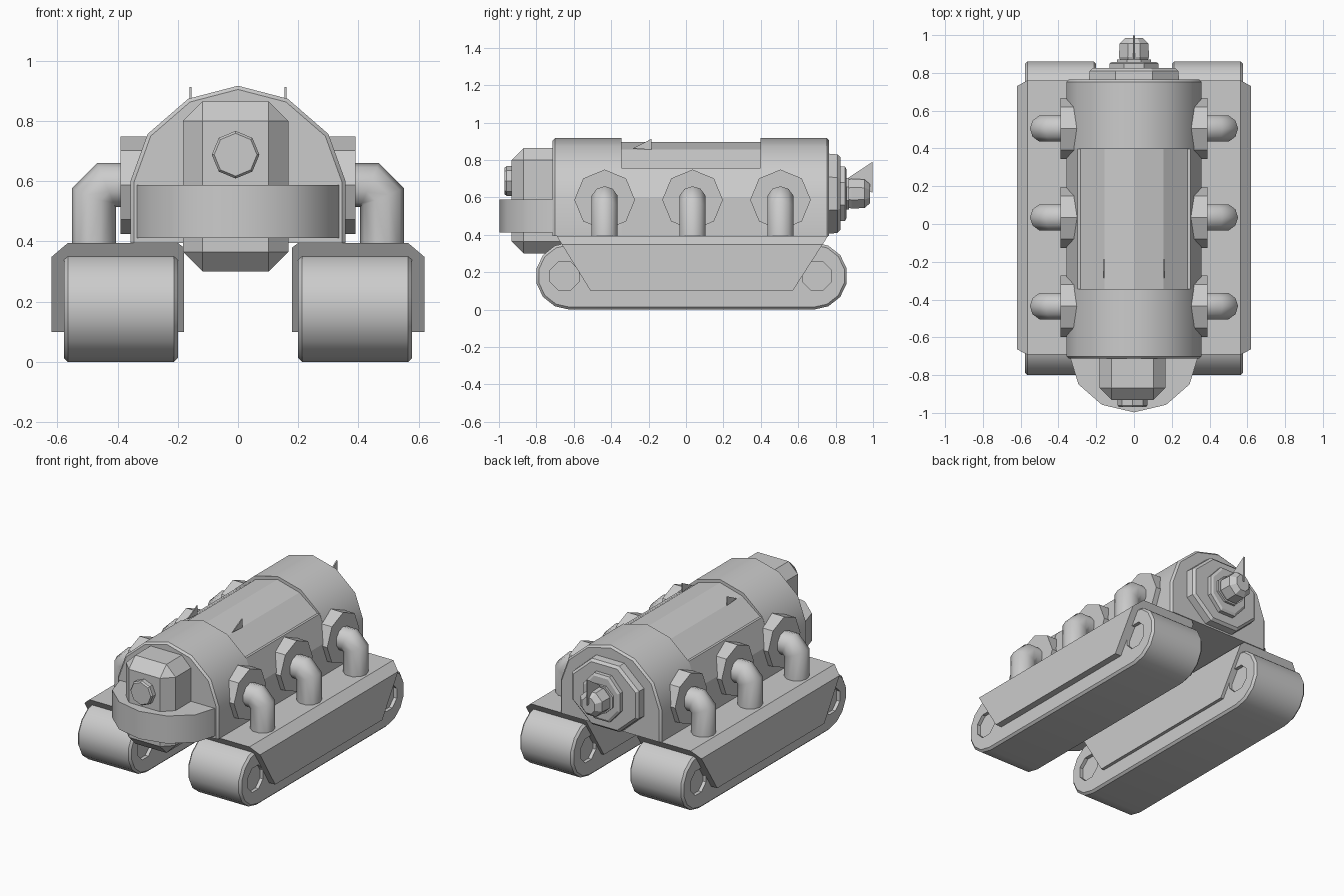
import bpy, bmesh, math
from mathutils import Matrix

if "Cube" in bpy.data.objects:
    bpy.data.objects.remove(bpy.data.objects["Cube"])


def finish(name, bm, smooth=None, bevel=0):
    bmesh.ops.recalc_face_normals(bm, faces=bm.faces)
    me = bpy.data.meshes.new(name)
    bm.to_mesh(me)
    bm.free()
    ob = bpy.data.objects.new(name, me)
    bpy.context.collection.objects.link(ob)
    if bevel:
        m = ob.modifiers.new("bevel", 'BEVEL')
        m.width, m.segments, m.limit_method = bevel, 1, 'ANGLE'
        m.angle_limit = math.radians(60)
    if smooth:
        bpy.ops.object.select_all(action='DESELECT')
        bpy.context.view_layer.objects.active = ob
        ob.select_set(True)
        bpy.ops.object.shade_smooth_by_angle(angle=math.radians(smooth))
    return ob


def loft(rings, bm=None):
    """Skin closed rings of points and cap both ends."""
    bm = bm or bmesh.new()
    vs = [[bm.verts.new(p) for p in r] for r in rings]
    n = len(vs[0])
    for a, b in zip(vs, vs[1:]):
        for i in range(n):
            bm.faces.new((a[i], a[(i + 1) % n], b[(i + 1) % n], b[i]))
    bm.faces.new(vs[0])
    bm.faces.new(vs[-1])
    return bm


def octagon(y, cx, cz, rx, rz, flat=True):
    o = math.pi / 8 if flat else 0
    k = 1 / math.cos(math.pi / 8) if flat else 1
    return [(cx + rx * k * math.cos(o + i * math.pi / 4), y,
             cz + rz * k * math.sin(o + i * math.pi / 4)) for i in range(8)]


def arch(half):
    return half + [(-x, z) for x, z in reversed(half) if x > 0]


def mirror_copy(ob, side_names):
    left = ob.copy()
    left.data = ob.data.copy()
    left.data.transform(Matrix.Scale(-1, 4, (1, 0, 0)))
    left.data.flip_normals()
    ob.name, left.name = side_names
    bpy.context.collection.objects.link(left)
    return left


# Arched body: full-size ends and a recessed middle panel
full = arch([(.357, .395), (.357, .60), (.30, .757), (.165, .874), (0, .917)])
inner = arch([(.357, .395), (.357, .60), (.298, .757), (.283, .757), (.155, .855), (0, .897)])
for name, prof, y0, y1 in (("body_front", full, -.713, -.344),
                           ("body_middle", inner, -.344, .398),
                           ("body_rear", full, .398, .765)):
    bm = loft([[(x, y, z) for x, z in prof] for y in (y0, y1)])
    if prof is full:
        # chamfer only the outer end rim
        ye = y0 if y0 < -.5 else y1
        rim = [e for e in bm.edges if all(abs(v.co.y - ye) < 1e-4 for v in e.verts)
               and max(v.co.z for v in e.verts) > .45]
        bmesh.ops.bevel(bm, geom=rim, offset=.012, segments=1, affect='EDGES')
    finish(name, bm, 42 if prof is full else 20)

# Small triangular fins on the panel
for s in (-1, 1):
    tri = [(-.285, .862), (-.185, .855), (-.185, .913)]
    finish("panel_fin", loft([[(s * .158 + d, y, z) for y, z in tri] for d in (-.003, .003)]))

# Chamfered head block
bm = bmesh.new()
bmesh.ops.create_cube(bm, size=1)
for v in bm.verts:
    v.co = (v.co.x * .35 - .008, -.795 + v.co.y * .275, .583 + v.co.z * .565)
edges = [e for e in bm.edges if min(v.co.y for v in e.verts) < -.9
         or abs(e.verts[0].co.y - e.verts[1].co.y) > .1]
bmesh.ops.bevel(bm, geom=edges, offset=.065, segments=1, affect='EDGES')
finish("head", bm)

# Round lens on the head
finish("head_lens", loft([octagon(-.92, -.008, .688, .079, .079, False),
                          octagon(-.96, -.008, .688, .079, .079, False),
                          octagon(-.97, -.008, .688, .071, .071, False)]))

# Curved front bumper
pts = [(.34 * math.cos(a), -.70 - .297 * math.sin(a))
       for a in [math.pi * i / 6 for i in range(7)]]
finish("bumper", loft([[(x, y, z) for x, y in pts] for z in (.412, .588)]), 40)

# Stepped rear plates and tail knob
for name, rings in (
        ("tail_plate_large", [(.75, .24, .215), (.81, .235, .21), (.825, .22, .195)]),
        ("tail_plate_small", [(.81, .13, .145), (.85, .13, .145), (.858, .115, .13)]),
        ("tail_collar", [(.85, .09, .085), (.872, .09, .085)]),
        ("tail_knob", [(.86, .07, .07), (.885, .08, .08), (.955, .076, .076), (.985, .045, .05)])):
    finish(name, loft([octagon(y, 0, .62, a, b) for y, a, b in rings]))
tri = [(.86, .70), (.997, .79), (.997, .625)]
finish("tail_fin", loft([[(d, y, z) for y, z in tri] for d in (-.004, .004)]))

# Side pipes with octagonal flanges
R, BEND = .073, 1 / math.cos(math.radians(22.5))
path = [(.30, .587, 90, 1), (.437, .587, 67.5, BEND), (.478, .546, 22.5, BEND), (.478, .35, 0, 1)]
for i, cy in enumerate((-.435, .035, .505)):
    rings = []
    for px, pz, ang, k in path:
        c, s = math.cos(math.radians(ang)), math.sin(math.radians(ang))
        rings.append([(px + R * k * math.cos(t) * c, cy + R * math.sin(t),
                       pz + R * k * math.cos(t) * s)
                      for t in [math.tau * j / 10 for j in range(10)]])
    mirror_copy(finish("pipe", loft(rings), 50), (f"right_pipe_{i}", f"left_pipe_{i}"))
    rings = [[(x, cy + .162 * math.cos(t), .587 + .162 * math.sin(t))
              for t in [math.tau * j / 8 for j in range(8)]] for x in (.22, .39)]
    mirror_copy(finish("flange", loft(rings)), (f"right_flange_{i}", f"left_flange_{i}"))

# Crawler tracks: rounded belts with recessed wheel hubs
belt = []
for cy, start in ((.682, -90), (-.622, 90)):
    for i in range(8):
        a = math.radians(start + 180 * i / 7)
        belt.append((cy + .182 * math.cos(a), .18 + .18 * math.sin(a)))
track = finish("track", loft([[(x, y, z) for y, z in belt] for x in (.2, .578)]), 40, .013)
bm = bmesh.new()
for cy in (-.65, .70):
    for x in (.192, .586):
        loft([[(x + d, cy + .083 * math.cos(t), .18 + .083 * math.sin(t))
               for t in [math.tau * (j + .5) / 8 for j in range(8)]] for d in (-.03, .03)], bm)
cutter = finish("hub_cutter", bm)
cutter.hide_render = True
cutter.hide_viewport = True
m = track.modifiers.new("hubs", 'BOOLEAN')
m.object, m.operation, m.solver = cutter, 'DIFFERENCE', 'EXACT'
left = mirror_copy(track, ("right_track", "left_track"))
cutter_left = mirror_copy(cutter, ("right_hub_cutter", "left_hub_cutter"))
cutter_left.hide_render = True
cutter_left.hide_viewport = True
left.modifiers["hubs"].object = cutter_left

# Slanted track covers with a chamfered outer shoulder
sect = [(.18, .10), (.62, .10), (.62, .348), (.565, .395), (.20, .395), (.18, .38)]


def end_y(z, low, high):
    return low + (high - low) * (z - .10) / .295


bm = loft([[(x, end_y(z, lo, hi), z) for x, z in sect]
           for lo, hi in ((-.51, -.692), (.57, .76))])
mirror_copy(finish("cover", bm), ("right_track_cover", "left_track_cover"))
